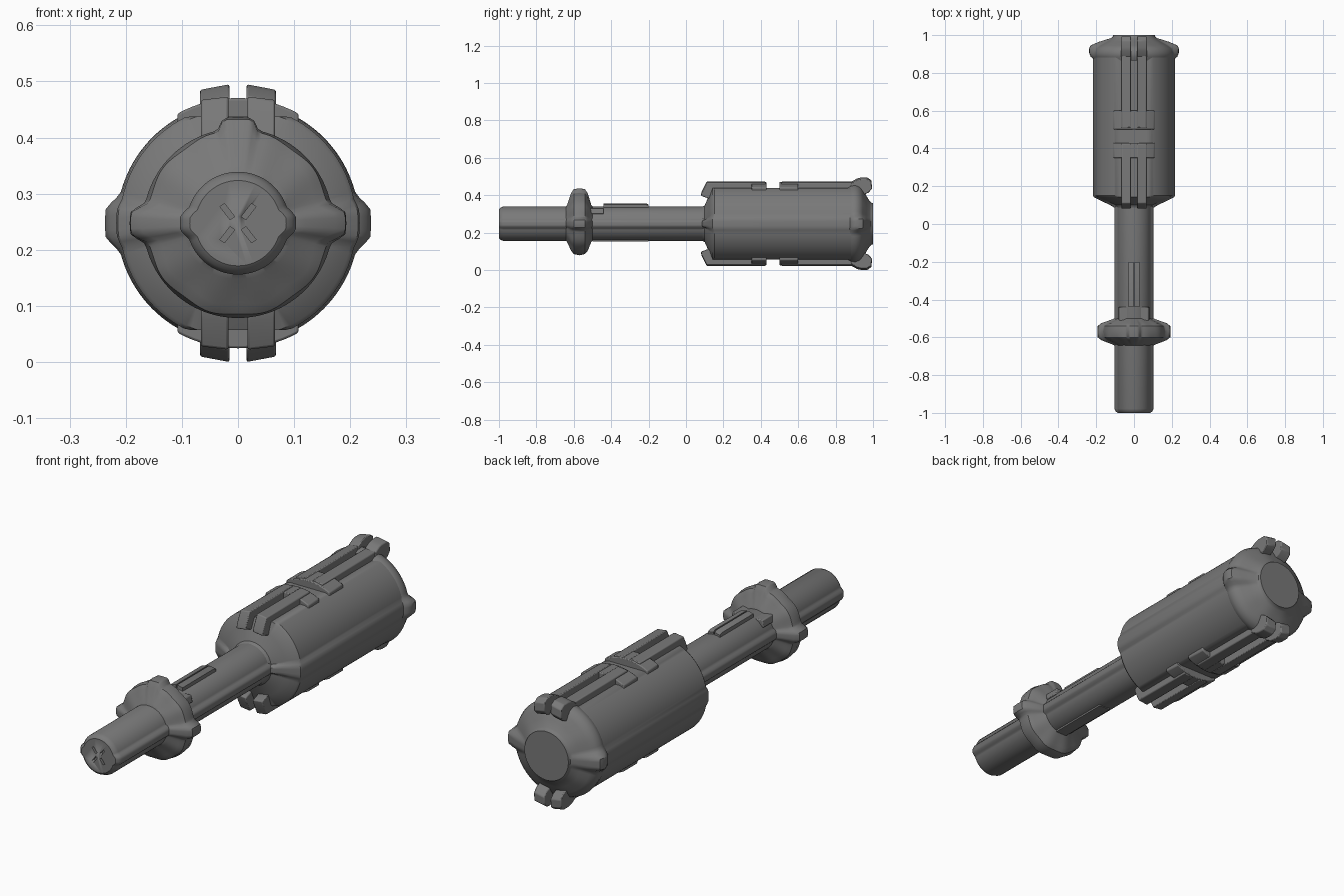
import bpy, bmesh, math
from mathutils import Vector

if "Cube" in bpy.data.objects:
    bpy.data.objects.remove(bpy.data.objects["Cube"])

ZC = 0.2475      # height of the long axis; parts are built around it
SEG = 120

# Dark grey metal
metal = bpy.data.materials.new("dark_grey_metal")
metal.diffuse_color = (0.19, 0.19, 0.19, 1)
metal.use_nodes = True
metal.node_tree.nodes["Principled BSDF"].inputs["Base Color"].default_value = metal.diffuse_color


def finish(name, bm, mirror=(), bevel=0.0, angle=30):
    bmesh.ops.recalc_face_normals(bm, faces=bm.faces)
    me = bpy.data.meshes.new(name)
    bm.to_mesh(me)
    bm.free()
    me.materials.append(metal)
    ob = bpy.data.objects.new(name, me)
    bpy.context.collection.objects.link(ob)
    ob.location.z = ZC
    if bevel:
        b = ob.modifiers.new("bevel", 'BEVEL')
        b.width, b.segments, b.limit_method = bevel, 2, 'ANGLE'
    if mirror:
        m = ob.modifiers.new("mirror", 'MIRROR')
        for i, ax in enumerate('xyz'):
            m.use_axis[i] = ax in mirror
    for o in bpy.context.selected_objects:
        o.select_set(False)
    ob.select_set(True)
    bpy.context.view_layer.objects.active = ob
    bpy.ops.object.shade_smooth_by_angle(angle=math.radians(angle))
    return ob


def bump(a, centre, inner, outer):
    """1 inside the inner half-angle, fading to 0 at the outer; repeats on the opposite side"""
    d = abs((a - centre + math.pi / 2) % math.pi - math.pi / 2)
    return max(0.0, min(1.0, (outer - d) / (outer - inner)))


def loft(name, rings, side=(0.12, 0.28), top=(0.15, 0.25), flat=9, flutes=0, angle=30):
    """rings: (y, radius, side ridges, top tab, flute depth)"""
    bm = bmesh.new()
    loops = []
    for y, r, s, t, f in rings:
        loop = []
        for i in range(SEG):
            a = 2 * math.pi * i / SEG
            rr = r + s * bump(a, 0, *side) + f * math.cos(flutes * a)
            if a < math.pi:
                rr += t * bump(a, math.pi / 2, *top)
            z = max(-flat, min(flat, rr * math.sin(a)))
            loop.append(bm.verts.new((rr * math.cos(a), y, z)))
        loops.append(loop)
    for l0, l1 in zip(loops, loops[1:]):
        for i in range(SEG):
            j = (i + 1) % SEG
            bm.faces.new((l0[i], l0[j], l1[j], l1[i]))
    bm.faces.new(loops[0])
    bm.faces.new(loops[-1])
    return finish(name, bm, angle=angle)


def prism(name, pts, lo, hi, axis, drop=0.0, **kw):
    """extrude a profile along x (pts are y,z) or y (pts are x,z); drop lowers the far side"""
    bm = bmesh.new()

    def ring(v, d):
        if axis == 'x':
            return [bm.verts.new((v, p, q - d)) for p, q in pts]
        return [bm.verts.new((p, v, q - d)) for p, q in pts]
    a, b = ring(lo, 0), ring(hi, drop)
    n = len(pts)
    for i in range(n):
        j = (i + 1) % n
        bm.faces.new((a[i], a[j], b[j], b[i]))
    bm.faces.new(a)
    bm.faces.new(b)
    return finish(name, bm, **kw)


# Handle shaft with side ridges and chamfered pommel end
handle = loft("handle", [
    (-1.0, 0.076, 0.010, 0, 0), (-0.993, 0.085, 0.011, 0, 0), (-0.978, 0.0915, 0.012, 0, 0),
    (0.13, 0.0915, 0.012, 0, 0)], side=(0.12, 0.32))

# Four crossed slots sunk into the pommel
bm = bmesh.new()
for sx in (-1, 1):
    for sz in (-1, 1):
        d = Vector((0.55 * sx, 0, 0.83 * sz)).normalized()
        n = Vector((d.z, 0, -d.x)) * 0.005
        p0, p1 = Vector((0.010 * sx, 0, 0.009 * sz)), Vector((0.028 * sx, 0, 0.032 * sz))
        q = [p0 - n, p0 + n, p1 + n, p1 - n]
        f = [bm.verts.new(v + Vector((0, -1.02, 0))) for v in q]
        b = [bm.verts.new(v + Vector((0, -0.985, 0))) for v in q]
        bm.faces.new(f)
        bm.faces.new(b)
        for i in range(4):
            j = (i + 1) % 4
            bm.faces.new((f[i], f[j], b[j], b[i]))
cutter = finish("slot_cutter", bm)
cutter.hide_render = True
cutter.hide_set(True)
cut = handle.modifiers.new("slots", 'BOOLEAN')
cut.operation, cut.object, cut.solver = 'DIFFERENCE', cutter, 'EXACT'

# Guard disc with side wings, a top tab and shallow flutes
loft("guard", [
    (-0.645, 0.088, 0.010, 0, 0), (-0.635, 0.100, 0.020, 0.003, 0.001),
    (-0.615, 0.145, 0.024, 0.020, 0.004), (-0.600, 0.164, 0.026, 0.023, 0.002),
    (-0.570, 0.169, 0.024, 0.020, 0), (-0.540, 0.164, 0.026, 0.023, 0.002),
    (-0.525, 0.145, 0.024, 0.020, 0.004), (-0.507, 0.100, 0.020, 0.003, 0.001),
    (-0.497, 0.088, 0.010, 0, 0)], side=(0.10, 0.22), top=(0.14, 0.22), flutes=10, angle=40)

# Collar block behind the guard and strips along the handle
prism("guard_collar", [(-0.082, 0.052), (-0.075, 0.084), (0.075, 0.084), (0.082, 0.052)],
      -0.60, -0.44, 'y', bevel=0.004)
prism("handle_top_strip", [(-0.44, 0.07), (-0.44, 0.109), (-0.215, 0.109), (-0.20, 0.103), (-0.20, 0.07)],
      0.003, 0.030, 'x', drop=0.006, mirror='x')
prism("handle_bottom_strip", [(-0.50, -0.07), (-0.50, -0.095), (-0.20, -0.095), (-0.20, -0.07)],
      0.0, 0.028, 'x', mirror='x')

# Main barrel with side ridges, flattened above and below where the rails sit
loft("barrel", [
    (0.085, 0.090, 0.012, 0, 0), (0.100, 0.098, 0.028, 0, 0), (0.125, 0.155, 0.024, 0, 0),
    (0.143, 0.204, 0.010, 0, 0), (0.152, 0.211, 0.006, 0, 0), (0.90, 0.211, 0.006, 0, 0)],
    side=(0.13, 0.19), flat=0.190, angle=35)

# Rear head: swelling rim, cone and flat end disc
loft("head", [
    (0.865, 0.203, 0, 0, 0), (0.885, 0.213, 0.016, 0, 0), (0.905, 0.216, 0.021, 0, 0),
    (0.930, 0.206, 0.031, 0, 0), (0.945, 0.186, 0.044, 0, 0.001), (0.965, 0.150, 0.032, 0, 0.002),
    (0.983, 0.120, 0.006, 0, 0), (0.990, 0.113, 0, 0, 0), (1.0, 0.110, 0, 0, 0)],
    side=(0.11, 0.24), flutes=10, angle=40)

# Curved cross plates, top and bottom
R, HW = 0.223, 0.108
arc = [(HW * k / 8, math.sqrt(R * R - (HW * k / 8) ** 2)) for k in range(-8, 9)]
plate = [(-HW, 0.165)] + arc + [(HW, 0.165)]
prism("front_cross_plate", plate, 0.35, 0.43, 'y', mirror='z', bevel=0.004)
prism("rear_cross_plate", plate, 0.50, 0.60, 'y', mirror='z', bevel=0.004)

# Paired rails in front of and behind the gap
prism("front_rail", [(0.08, 0.155), (0.085, 0.175), (0.11, 0.2255), (0.425, 0.2255), (0.42, 0.15), (0.12, 0.14)],
      0.017, 0.066, 'x', drop=0.006, mirror='xz', bevel=0.004)
prism("rear_rail", [(0.51, 0.16), (0.51, 0.2255), (0.90, 0.2255), (0.90, 0.16)],
      0.017, 0.066, 'x', drop=0.006, mirror='xz', bevel=0.004)

# Hooked teeth around the head
prism("head_tooth", [(0.87, 0.17), (0.885, 0.226), (0.915, 0.243), (0.935, 0.2475), (0.970, 0.2475),
                     (0.992, 0.232), (0.994, 0.195), (0.975, 0.175), (0.94, 0.160)],
      0.015, 0.068, 'x', drop=0.010, mirror='xz', bevel=0.004)
